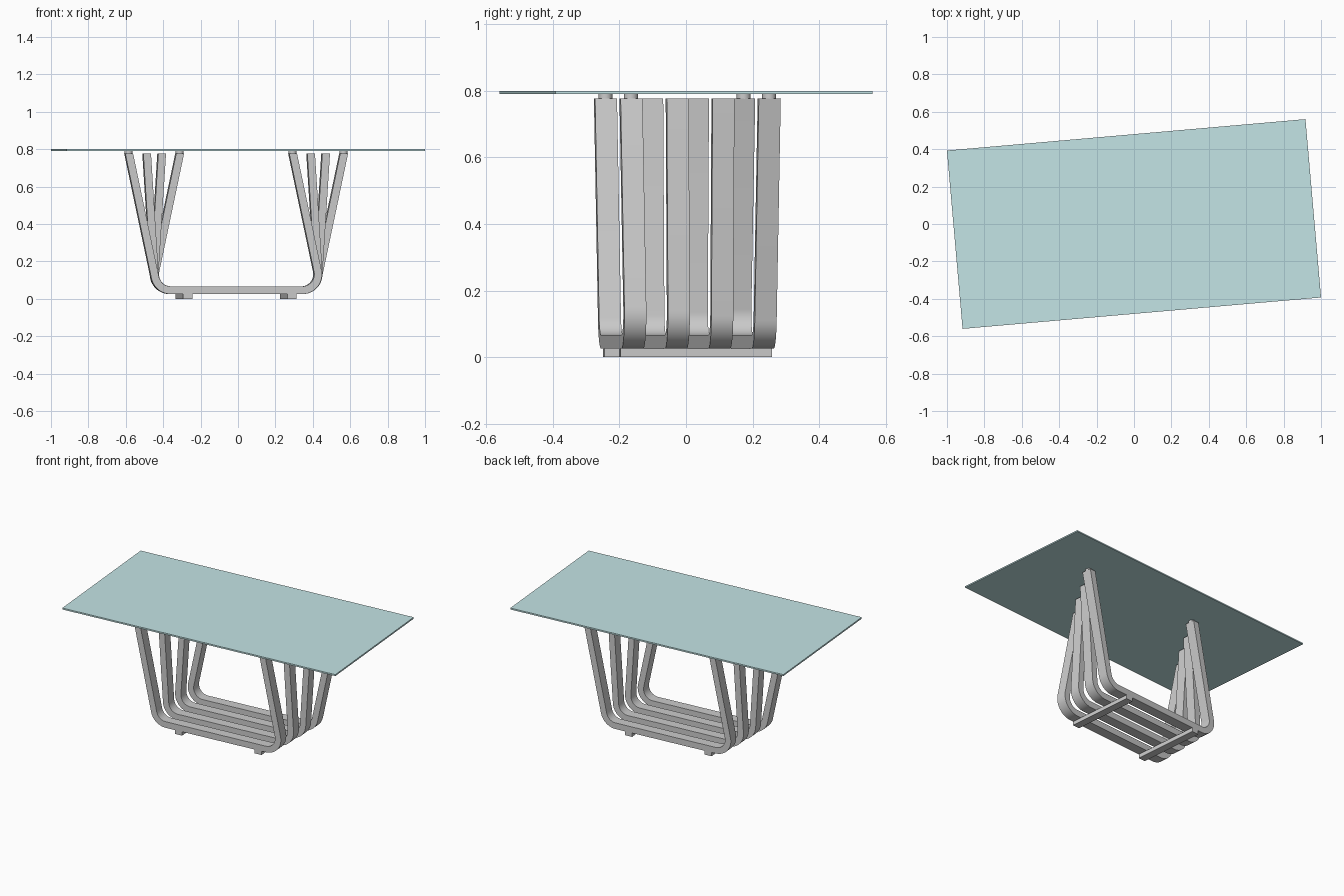
import bpy, bmesh, math
from mathutils import Vector

if "Cube" in bpy.data.objects:
    bpy.data.objects.remove(bpy.data.objects["Cube"])

TURN = math.radians(5)           # whole table is turned slightly about z
BASE = (-0.01, 0.004, 0)         # centre of the leg frame
T, DEPTH, RADIUS = 0.041, 0.066, 0.085
Z0, Z1 = 0.046, 0.777            # centre line of the floor run, top of legs


def finish(name, bm, origin=BASE, smooth=True):
    bmesh.ops.recalc_face_normals(bm, faces=bm.faces[:])
    me = bpy.data.meshes.new(name)
    bm.to_mesh(me)
    bm.free()
    ob = bpy.data.objects.new(name, me)
    bpy.context.collection.objects.link(ob)
    ob.location = origin
    ob.rotation_euler.z = TURN
    if smooth:
        bpy.ops.object.select_all(action='DESELECT')
        ob.select_set(True)
        bpy.context.view_layer.objects.active = ob
        bpy.ops.object.shade_smooth_by_angle(angle=math.radians(30))
    return ob


def box(name, centre, size, origin=BASE):
    bm = bmesh.new()
    bmesh.ops.create_cube(bm, size=1)
    for v in bm.verts:
        v.co = Vector(c + a * s for c, a, s in zip(centre, v.co, size))
    return finish(name, bm, origin, smooth=False)


def fillet(a, corner, b, r, steps=12):
    """Arc rounding a corner: list of (point, outward normal)."""
    u, w = (a - corner).normalized(), (b - corner).normalized()
    half = u.angle(w) / 2
    bis = (u + w).normalized()
    centre = corner + bis * (r / math.sin(half))
    d0 = corner + u * (r / math.tan(half)) - centre
    d1 = corner + w * (r / math.tan(half)) - centre
    sweep = math.pi - 2 * half
    out = []
    for i in range(steps + 1):
        t = i / steps
        n = (d0 * math.sin((1 - t) * sweep) + d1 * math.sin(t * sweep)) / math.sin(sweep)
        n.normalize()
        out.append((centre + n * r, n))
    return out


def rib(name, y, lean):
    """U-shaped strap whose two legs both lean sideways."""
    p = [Vector((-0.44 + lean, Z1)), Vector((-0.44, Z0)),
         Vector((0.44, Z0)), Vector((0.44 + lean, Z1))]
    stretch = 1 / math.cos(math.atan2(lean, Z1 - Z0))   # level cut at leg tops
    path = [(p[0], Vector((-stretch, 0)))]
    path += fillet(p[0], p[1], p[2], RADIUS) + fillet(p[1], p[2], p[3], RADIUS)
    path += [(p[3], Vector((stretch, 0)))]
    bm = bmesh.new()
    rings = []
    for c, n in path:
        o, i = c + n * T / 2, c - n * T / 2
        rings.append([bm.verts.new((q.x, y + s * DEPTH / 2, q.y))
                      for q, s in ((o, -1), (o, 1), (i, 1), (i, -1))])
    for a, b in zip(rings, rings[1:]):
        for k in range(4):
            m = (k + 1) % 4
            bm.faces.new((a[k], a[m], b[m], b[k]))
    bm.faces.new(rings[0])
    bm.faces.new(rings[-1])
    return finish(name, bm)


def pad(name, x, y):
    bm = bmesh.new()
    bmesh.ops.create_cone(bm, cap_ends=True, segments=24, radius1=0.021,
                          radius2=0.021, depth=0.016)
    bmesh.ops.translate(bm, verts=bm.verts[:], vec=(x, y, 0.783))
    return finish(name, bm)


# Four straps fanning from left-leaning at the front to right-leaning at the back
for i, lean in enumerate((-0.154, -0.046, 0.046, 0.154)):
    y = -0.195 + 0.13 * i
    rib(f"leg_strap_{i + 1}", y, lean)
    # Round pads under the glass on the outer straps only
    if i in (0, 3):
        for side, sx in (("left", -1), ("right", 1)):
            pad(f"glass_pad_{i + 1}_{side}", sx * 0.44 + lean, y)

# Floor bars joining the straps
for side, sx in (("left", -1), ("right", 1)):
    box(f"floor_bar_{side}", (sx * 0.28, 0, 0.013), (0.05, 0.456, 0.026))

# Glass top
top = box("glass_top", (0, 0, 0.795), (1.924, 0.957, 0.01), (0, 0, 0))
glass = bpy.data.materials.new("glass")
glass.diffuse_color = (0.55, 0.78, 0.79, 1)
glass.use_nodes = True
glass.node_tree.nodes["Principled BSDF"].inputs["Base Color"].default_value = glass.diffuse_color
top.data.materials.append(glass)
